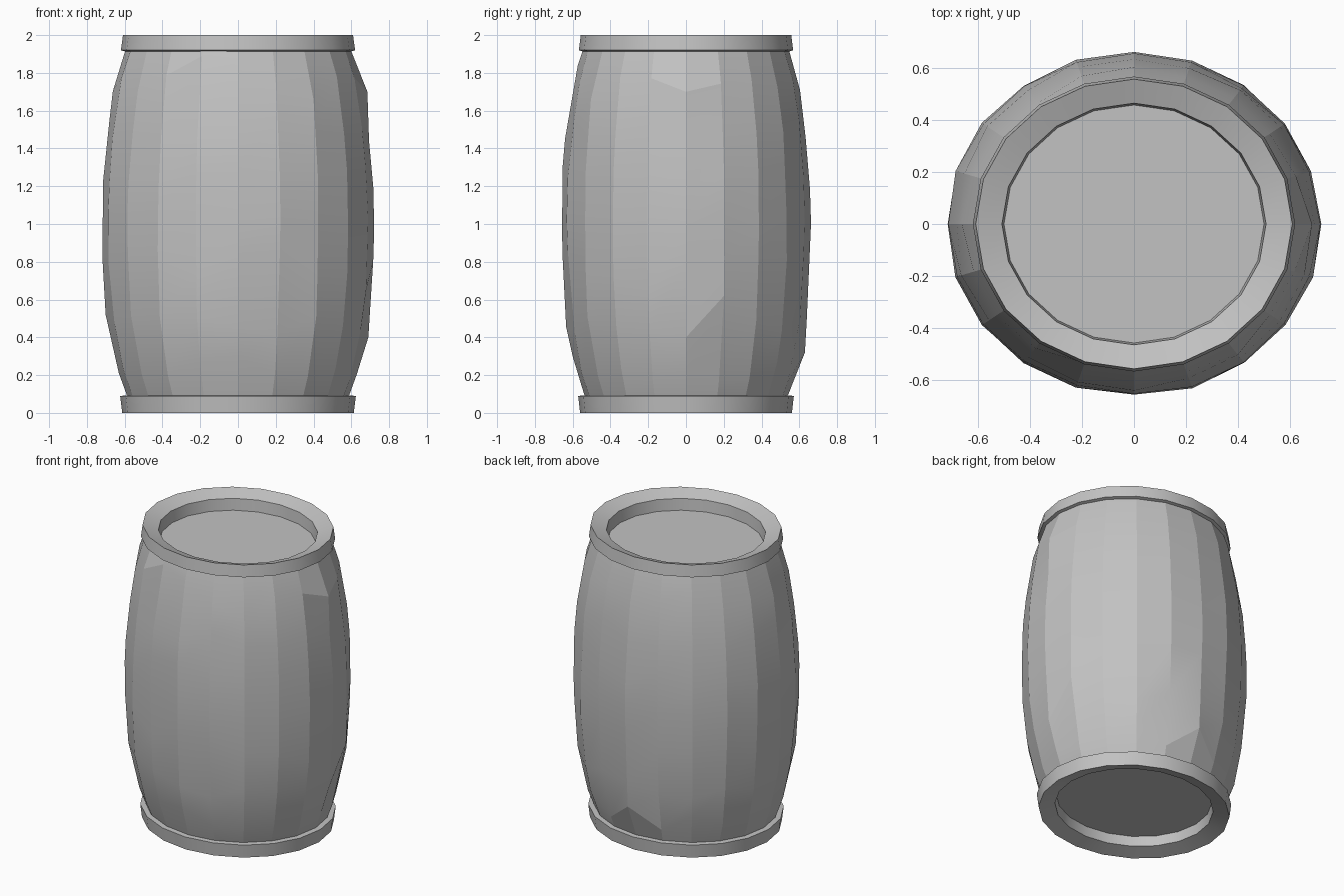
import bpy, bmesh, math, random

random.seed(7)
SIDES = 20
SQUASH = 0.915  # the barrel is slightly oval

cube = bpy.data.objects.get("Cube")
if cube:
    bpy.data.objects.remove(cube, do_unlink=True)

grey = bpy.data.materials.new("plain grey")
grey.use_nodes = True
colour = (0.54, 0.54, 0.54, 1)
grey.diffuse_color = colour
grey.node_tree.nodes["Principled BSDF"].inputs["Base Color"].default_value = colour


def point(r, z, i):
    a = math.tau * i / SIDES
    return (r * math.cos(a), r * math.sin(a) * SQUASH, z)


def finish(name, bm, angle):
    bmesh.ops.recalc_face_normals(bm, faces=bm.faces)
    mesh = bpy.data.meshes.new(name)
    bm.to_mesh(mesh)
    bm.free()
    mesh.materials.append(grey)
    obj = bpy.data.objects.new(name, mesh)
    bpy.context.collection.objects.link(obj)
    bpy.ops.object.select_all(action='DESELECT')
    obj.select_set(True)
    bpy.context.view_layer.objects.active = obj
    bpy.ops.object.shade_smooth_by_angle(angle=math.radians(angle))
    return obj


def lathe(name, columns, closed=False, angle=25):
    """Skin a ring of columns, each a list of (radius, z)."""
    bm = bmesh.new()
    columns = [[bm.verts.new(point(r, z, i)) for r, z in pts]
               for i, pts in enumerate(columns)]
    n = len(columns[0])
    for i in range(SIDES):
        a, b = columns[i], columns[(i + 1) % SIDES]
        for k in range(n if closed else n - 1):
            m = (k + 1) % n
            bm.faces.new((a[k], b[k], b[m], a[m]))
    finish(name, bm, angle)


def radius_at(profile, z):
    for (r0, z0), (r1, z1) in zip(profile, profile[1:]):
        if z <= z1:
            return r0 + (r1 - r0) * (z - z0) / (z1 - z0)
    return profile[-1][0]


def worn(profile, bumps):
    """Slide the rings of one stave up or down, then push out its bumps."""
    out = [profile[0]]
    for r, z in profile[1:-1]:
        z += random.uniform(-0.07, 0.07)
        out.append([radius_at(profile, z) + random.uniform(-0.003, 0.007), z])
    out.append(profile[-1])
    for z, r in bumps:
        k = min(range(1, len(out) - 1), key=lambda j: abs(out[j][1] - z))
        out[k] = [r, z]
    return out


# Bulging staves; bumps are (height, radius) on the given column
staves = [(0.58, 0.07), (0.64, 0.23), (0.69, 0.47), (0.715, 0.8), (0.72, 1.02),
          (0.714, 1.25), (0.69, 1.5), (0.645, 1.77), (0.59, 1.94)]
bumps = {0: [(0.4, 0.69), (1.7, 0.685)], 1: [(0.62, 0.712)], 5: [(0.32, 0.688)],
         13: [(0.51, 0.705)], 14: [(0.51, 0.705), (1.89, 0.615)],
         17: [(0.51, 0.705), (1.66, 0.68)], 19: [(0.65, 0.713)]}
lathe("barrel_staves", [worn(staves, bumps.get(i, [])) for i in range(SIDES)], angle=11)

# Rims, wider towards the body, dished down to a slightly tapered hole
rims = {"top_rim": [(0.609, 2.0), (0.62, 1.92), (0.5, 1.885), (0.508, 1.965)],
        "bottom_rim": [(0.613, 0.0), (0.624, 0.09), (0.5, 0.098), (0.508, 0.03)]}
for name, profile in rims.items():
    lathe(name, [profile] * SIDES, closed=True)

# Recessed end boards
for name, z in (("top_lid", 1.887), ("bottom_lid", 0.096)):
    bm = bmesh.new()
    bm.faces.new([bm.verts.new(point(0.502, z, i)) for i in range(SIDES)])
    lid = finish(name, bm, 25)
    if z < 1:
        lid.data.flip_normals()
